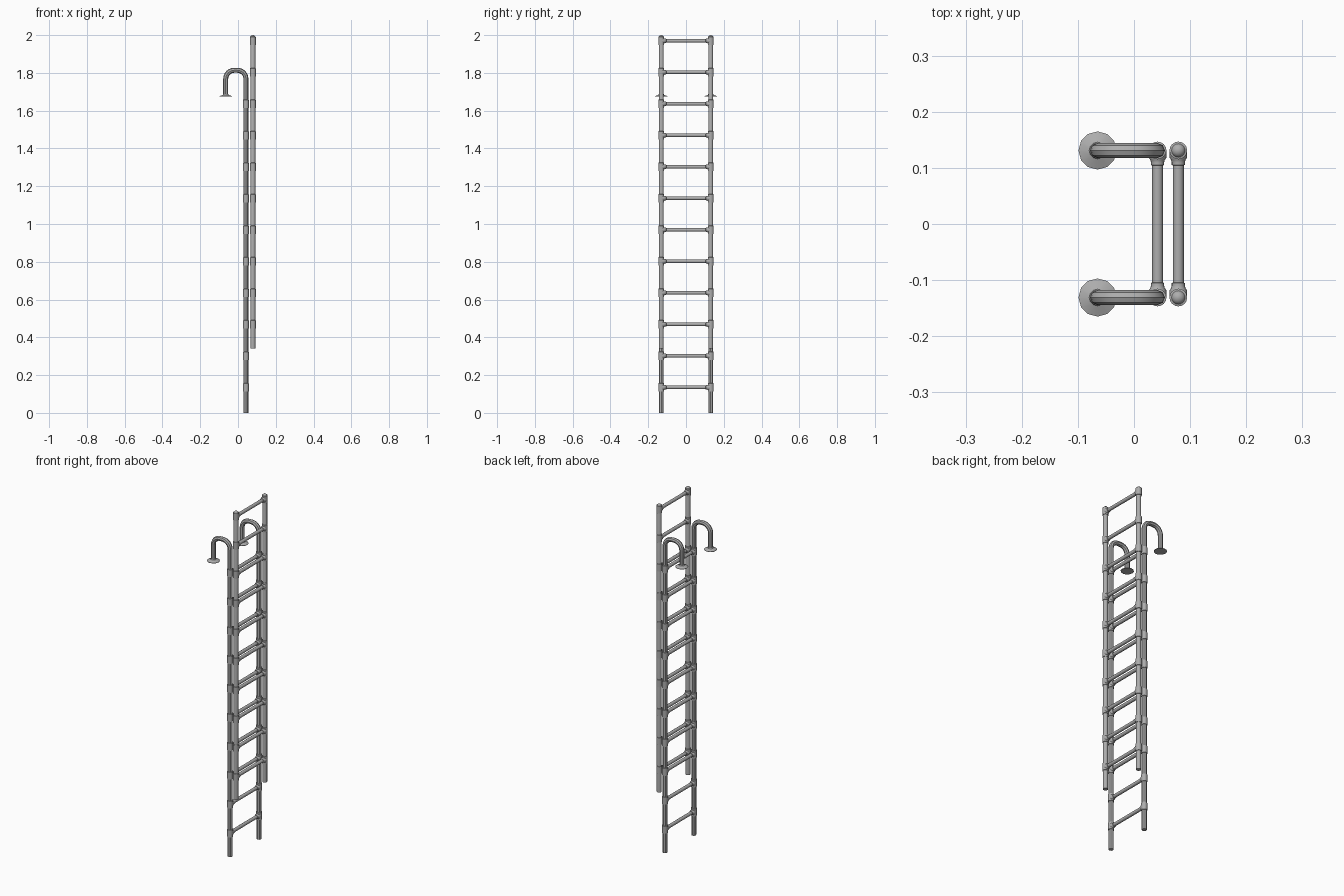
import bpy, math
from mathutils import Vector

if "Cube" in bpy.data.objects:
    bpy.data.objects.remove(bpy.data.objects["Cube"])

steel = bpy.data.materials.new("grey_steel")
steel.diffuse_color = (0.42, 0.42, 0.42, 1)
steel.use_nodes = True
steel.node_tree.nodes["Principled BSDF"].inputs["Base Color"].default_value = steel.diffuse_color

RAIL_Y = 0.131        # half spacing of the rails
RAIL_R = 0.0132
STEP = 0.1668         # rung spacing
FRONT_X, REAR_X = 0.042, 0.079


def finish(ob):
    ob.data.materials.append(steel)
    bpy.ops.object.select_all(action='DESELECT')
    ob.select_set(True)
    bpy.context.view_layer.objects.active = ob
    bpy.ops.object.shade_smooth_by_angle(angle=math.radians(40))
    return ob


def lathe(name, profile, origin, axis=(0, 0, 1), sides=16):
    """Revolve (radius, height) points around an axis, with closed ends."""
    turn = Vector(axis).to_track_quat('Z', 'Y').to_matrix()
    verts, faces = [], []
    for r, h in profile:
        for i in range(sides):
            a = 2 * math.pi * i / sides
            p = turn @ Vector((r * math.cos(a), r * math.sin(a), h))
            verts.append(p + Vector(origin))
    for k in range(len(profile) - 1):
        for i in range(sides):
            j = (i + 1) % sides
            faces.append((k * sides + i, k * sides + j,
                          (k + 1) * sides + j, (k + 1) * sides + i))
    faces.append(tuple(reversed(range(sides))))
    faces.append(tuple(range((len(profile) - 1) * sides, len(profile) * sides)))
    me = bpy.data.meshes.new(name)
    me.from_pydata(verts, [], faces)
    ob = bpy.data.objects.new(name, me)
    bpy.context.collection.objects.link(ob)
    return finish(ob)


def pipe(name, points, radius):
    """Round pipe along a path."""
    cu = bpy.data.curves.new(name, 'CURVE')
    cu.dimensions = '3D'
    cu.bevel_depth = radius
    cu.bevel_resolution = 2
    cu.use_fill_caps = True
    sp = cu.splines.new('POLY')
    sp.points.add(len(points) - 1)
    for p, co in zip(sp.points, points):
        p.co = (*co, 1)
    ob = bpy.data.objects.new(name, cu)
    bpy.context.collection.objects.link(ob)
    bpy.ops.object.select_all(action='DESELECT')
    ob.select_set(True)
    bpy.context.view_layer.objects.active = ob
    bpy.ops.object.convert(target='MESH')
    return finish(bpy.context.view_layer.objects.active)


def rungs(name, x, first):
    """Ten rungs, each with a tee fitting on both rails."""
    for n in range(10):
        z = first + n * STEP
        lathe(name + "_rung", [(0.0097, -0.125), (0.0097, 0.125)], (x, 0, z), (0, 1, 0))
        for s in (-1, 1):
            lathe(name + "_tee_collar",
                  [(RAIL_R, -0.022), (0.0158, -0.021), (0.0158, 0.021), (RAIL_R, 0.022)],
                  (x, s * RAIL_Y, z))
            lathe(name + "_tee_sleeve",
                  [(0.0155, 0), (0.0155, 0.013), (0.0128, 0.017), (0.0118, 0.021),
                   (0.0118, 0.026), (0.0097, 0.0265)],
                  (x, s * RAIL_Y, z), (0, -s, 0))


rungs("fixed_ladder", FRONT_X, 0.135)
rungs("sliding_ladder", REAR_X, 0.135 + 2 * STEP)

# Hook path: straight rail, two quarter bends, short drop to the foot
FOOT_X, TOP_Z, BEND = -0.065, 1.814, 0.045
path = [(FRONT_X, 0.0)]
for cx, a0 in ((FRONT_X - BEND, 0), (FOOT_X + BEND, 90)):
    for i in range(7):
        a = math.radians(a0 + 15 * i)
        path.append((cx + BEND * math.cos(a), TOP_Z - BEND + BEND * math.sin(a)))
path.append((FOOT_X, 1.68))

for s in (-1, 1):
    y = s * RAIL_Y
    pipe("hooked_rail", [(x, y, z) for x, z in path], RAIL_R)
    # Flared foot at the hook end
    lathe("hook_foot", [(0.034, 0), (0.034, 0.002), (0.015, 0.010), (0.0132, 0.014)],
          (FOOT_X, y, 1.674), sides=12)
    # Sliding rail with a domed cap
    lathe("sliding_rail",
          [(RAIL_R, 0.34), (RAIL_R, 1.988), (0.0115, 1.994), (0.007, 1.9985), (0.002, 2.0)],
          (REAR_X, y, 0))
